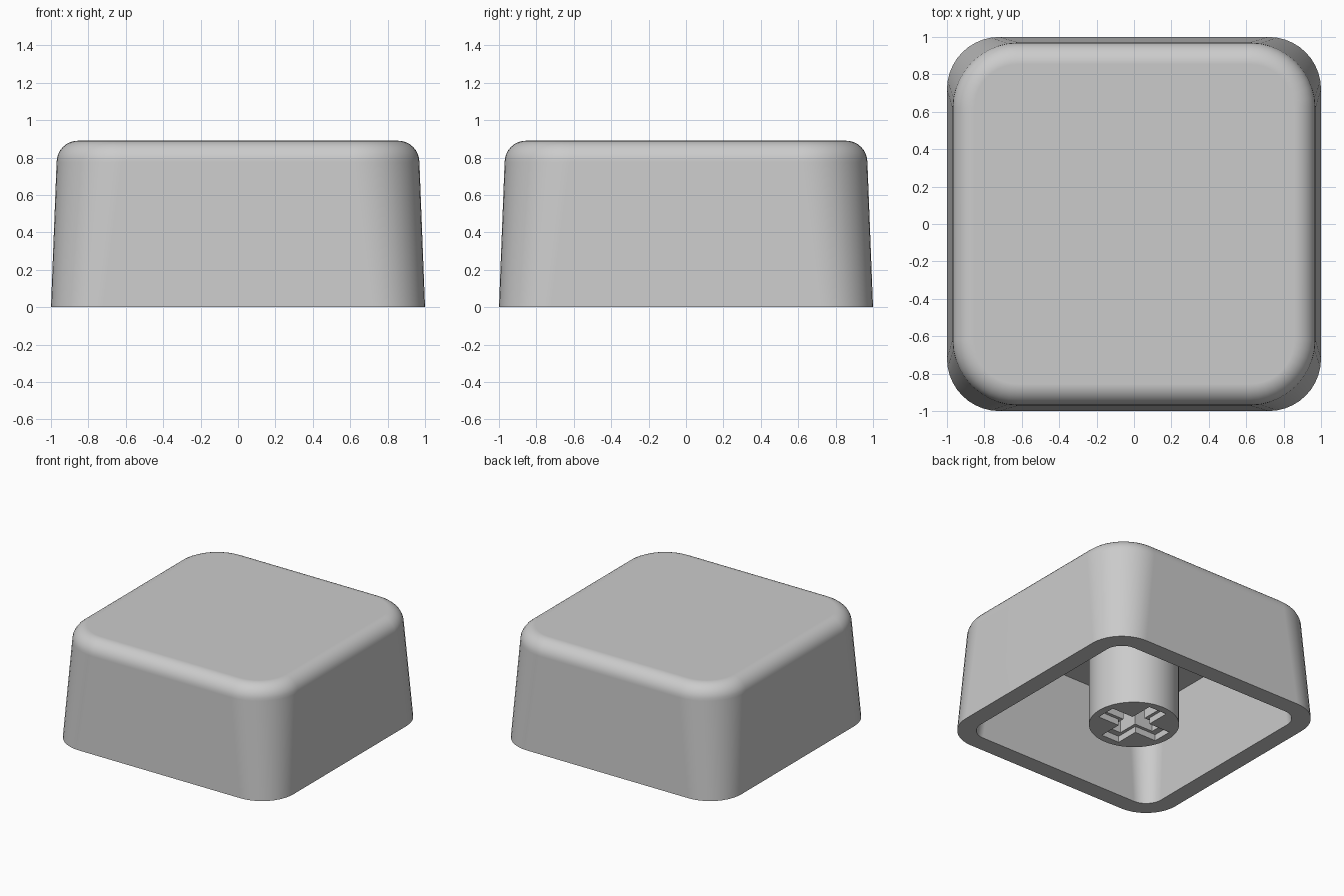
import bpy
import bmesh
from math import cos, sin, pi, radians

if "Cube" in bpy.data.objects:
    bpy.data.objects.remove(bpy.data.objects["Cube"], do_unlink=True)

# Single matte grey plastic
GREY = (0.6, 0.6, 0.6, 1)
plastic = bpy.data.materials.new("grey plastic")
plastic.diffuse_color = GREY
plastic.use_nodes = True
plastic.node_tree.nodes["Principled BSDF"].inputs["Base Color"].default_value = GREY

STEPS = 10  # segments per rounded corner


def rounded_square(half, radius):
    """Outline of a square with rounded corners, counter-clockwise."""
    c = half - radius
    points = []
    for quarter, (sx, sy) in enumerate(((1, 1), (-1, 1), (-1, -1), (1, -1))):
        for i in range(STEPS + 1):
            a = (quarter + i / STEPS) * pi / 2
            points.append((sx * c + radius * cos(a), sy * c + radius * sin(a)))
    return points


def circle(radius, count=64):
    return [(radius * cos(2 * pi * i / count), radius * sin(2 * pi * i / count))
            for i in range(count)]


def cross(length, width):
    """Plus-shaped outline with arms reaching to length."""
    w = width / 2
    points = []
    for sx, sy in ((1, 1), (-1, 1), (-1, -1), (1, -1)):
        corner = [(length, w), (w, w), (w, length)]
        if sx * sy < 0:
            corner.reverse()
        points += [(sx * x, sy * y) for x, y in corner]
    return points


def loft(name, rings):
    """Skin a stack of (outline, z) rings and cap both ends."""
    bm = bmesh.new()
    loops = [[bm.verts.new((x, y, z)) for x, y in outline] for outline, z in rings]
    n = len(loops[0])
    for low, high in zip(loops, loops[1:]):
        for i in range(n):
            j = (i + 1) % n
            bm.faces.new((low[i], low[j], high[j], high[i]))
    bm.faces.new(loops[0][::-1])
    bm.faces.new(loops[-1])
    bmesh.ops.recalc_face_normals(bm, faces=bm.faces)
    mesh = bpy.data.meshes.new(name)
    bm.to_mesh(mesh)
    bm.free()
    mesh.materials.append(plastic)
    obj = bpy.data.objects.new(name, mesh)
    bpy.context.collection.objects.link(obj)
    return obj


def activate(obj):
    bpy.ops.object.select_all(action='DESELECT')
    obj.select_set(True)
    bpy.context.view_layer.objects.active = obj


def smooth(obj):
    activate(obj)
    bpy.ops.object.shade_smooth_by_angle(angle=radians(30))
    weighted = obj.modifiers.new("weighted normals", 'WEIGHTED_NORMAL')
    weighted.keep_sharp = True


def carve(obj, cutter):
    cut = obj.modifiers.new("slot", 'BOOLEAN')
    cut.operation = 'DIFFERENCE'
    cut.solver = 'EXACT'
    cut.object = cutter
    activate(obj)
    bpy.ops.object.modifier_apply(modifier=cut.name)
    bpy.data.objects.remove(cutter, do_unlink=True)


# Hollow shell: ceiling, inner wall, rim, outer wall, rolled top edge
CEILING, TOP, FILLET = 0.79, 0.89, 0.115
rings = [(rounded_square(0.82, 0.19), CEILING),
         (rounded_square(0.86, 0.14), 0),
         (rounded_square(1.0, 0.28), 0)]
for i in range(9):
    a = i / 8 * pi / 2
    inset = FILLET * (1 - cos(a))
    rings.append((rounded_square(0.97 - inset, 0.35 - inset),
                  TOP - FILLET * (1 - sin(a))))
smooth(loft("cap_shell", rings))

# Mounting stem with a stepped cross socket in its lower end
stem = loft("mounting_stem", [(circle(0.33), 0), (circle(0.33), CEILING + 0.02)])
for length, width, depth in ((0.27, 0.16, 0.05), (0.22, 0.11, 0.4)):
    outline = cross(length, width)
    carve(stem, loft("socket_cutter", [(outline, -0.1), (outline, depth)]))
smooth(stem)
